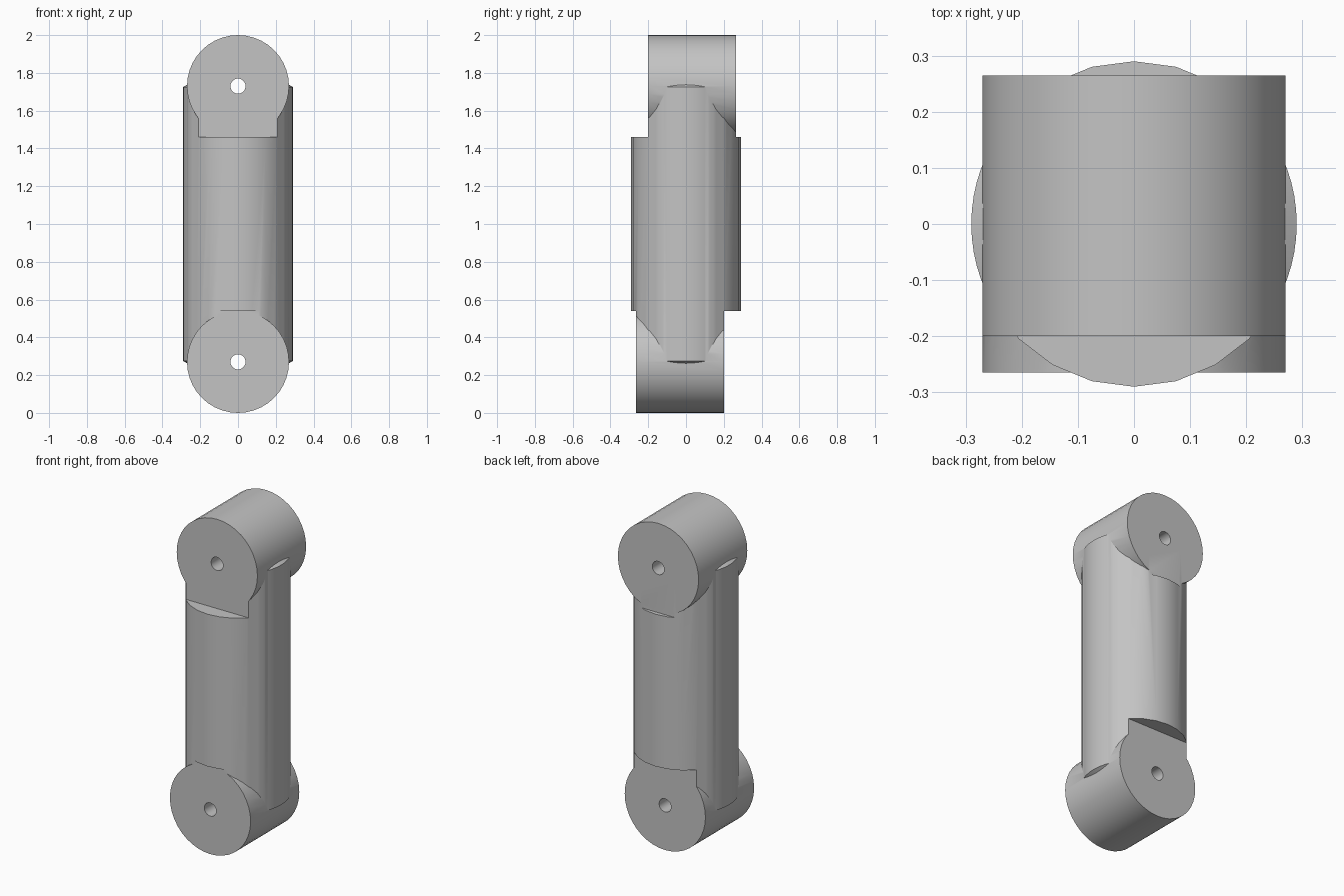
import bpy
import bmesh
import math
from mathutils import Matrix

cube = bpy.data.objects.get("Cube")
if cube:
    bpy.data.objects.remove(cube, do_unlink=True)

EYE_R = 0.27        # radius of the end barrels, also their axis distance from the ends
SHAFT_R = 0.29
HOLE_R = 0.04
NEAR, FAR = 0.2, 0.265

grey = bpy.data.materials.new("plain grey")
grey.use_nodes = True
grey.diffuse_color = (0.55, 0.55, 0.55, 1)
grey.node_tree.nodes["Principled BSDF"].inputs["Base Color"].default_value = (0.55, 0.55, 0.55, 1)


def finish(name, bm):
    bmesh.ops.recalc_face_normals(bm, faces=bm.faces)
    mesh = bpy.data.meshes.new(name)
    bm.to_mesh(mesh)
    bm.free()
    mesh.materials.append(grey)
    obj = bpy.data.objects.new(name, mesh)
    bpy.context.collection.objects.link(obj)
    return obj


def barrel(name, radius, sides, y0, y1, z):
    """Cylinder lying along y."""
    bm = bmesh.new()
    place = Matrix.Translation((0, (y0 + y1) / 2, z)) @ Matrix.Rotation(math.pi / 2, 4, 'X')
    bmesh.ops.create_cone(bm, cap_ends=True, segments=sides, radius1=radius,
                          radius2=radius, depth=y1 - y0, matrix=place)
    return finish(name, bm)


def block(name, y0, y1, z0, z1):
    bm = bmesh.new()
    place = Matrix.Translation((0, (y0 + y1) / 2, (z0 + z1) / 2)) @ Matrix.Diagonal((1, y1 - y0, z1 - z0, 1))
    bmesh.ops.create_cube(bm, size=1, matrix=place)
    return finish(name, bm)


def combine(target, tool, operation):
    """Apply a boolean and discard the tool object."""
    mod = target.modifiers.new(operation.lower(), 'BOOLEAN')
    mod.operation = operation
    mod.solver = 'EXACT'
    mod.object = tool
    bpy.ops.object.select_all(action='DESELECT')
    bpy.context.view_layer.objects.active = target
    target.select_set(True)
    bpy.ops.object.modifier_apply(modifier=mod.name)
    bpy.data.objects.remove(tool, do_unlink=True)


# Upright shaft with slightly bevelled ends; facets are broader at front and back
quarter = [0, 5, 10, 15, 20, 25, 30, 45, 60, 75]
angles = [math.radians(a) for a in
          quarter + [180 - a for a in quarter[:0:-1]] + [90]
          + [180 + a for a in quarter] + [360 - a for a in quarter[:0:-1]] + [270]]
angles.sort()
angles = [a for i, a in enumerate(angles) if i == 0 or a - angles[i - 1] > 0.01]
bm = bmesh.new()
rings = []
for r, z in ((0.265, 0.26), (SHAFT_R, 0.275), (SHAFT_R, 1.725), (0.265, 1.74)):
    rings.append([bm.verts.new((r * math.cos(a), r * math.sin(a), z)) for a in angles])
n = len(angles)
for low, high in zip(rings, rings[1:]):
    for i in range(n):
        j = (i + 1) % n
        bm.faces.new((low[i], low[j], high[j], high[i]))
bm.faces.new(rings[0])
bm.faces.new(rings[-1])
link = finish("link_arm", bm)

# Trim the shaft ends flush with the barrel faces
top, bottom = 2 - 2 * EYE_R, 2 * EYE_R
for y0, y1, z0, z1 in ((-0.5, -NEAR, top, 2.2), (FAR, 0.5, top, 2.2),
                       (-0.5, -FAR, -0.2, bottom), (NEAR, 0.5, -0.2, bottom)):
    combine(link, block("trim_cutter", y0, y1, z0, z1), 'DIFFERENCE')

# End barrels, offset in opposite directions, then pin holes right through
for z, y0, y1 in ((2 - EYE_R, -NEAR, FAR), (EYE_R, -FAR, NEAR)):
    combine(link, barrel("end_barrel", EYE_R, 40, y0, y1, z), 'UNION')
    combine(link, barrel("pin_cutter", HOLE_R, 24, -0.5, 0.5, z), 'DIFFERENCE')

bpy.ops.object.shade_smooth_by_angle(angle=math.radians(25))
